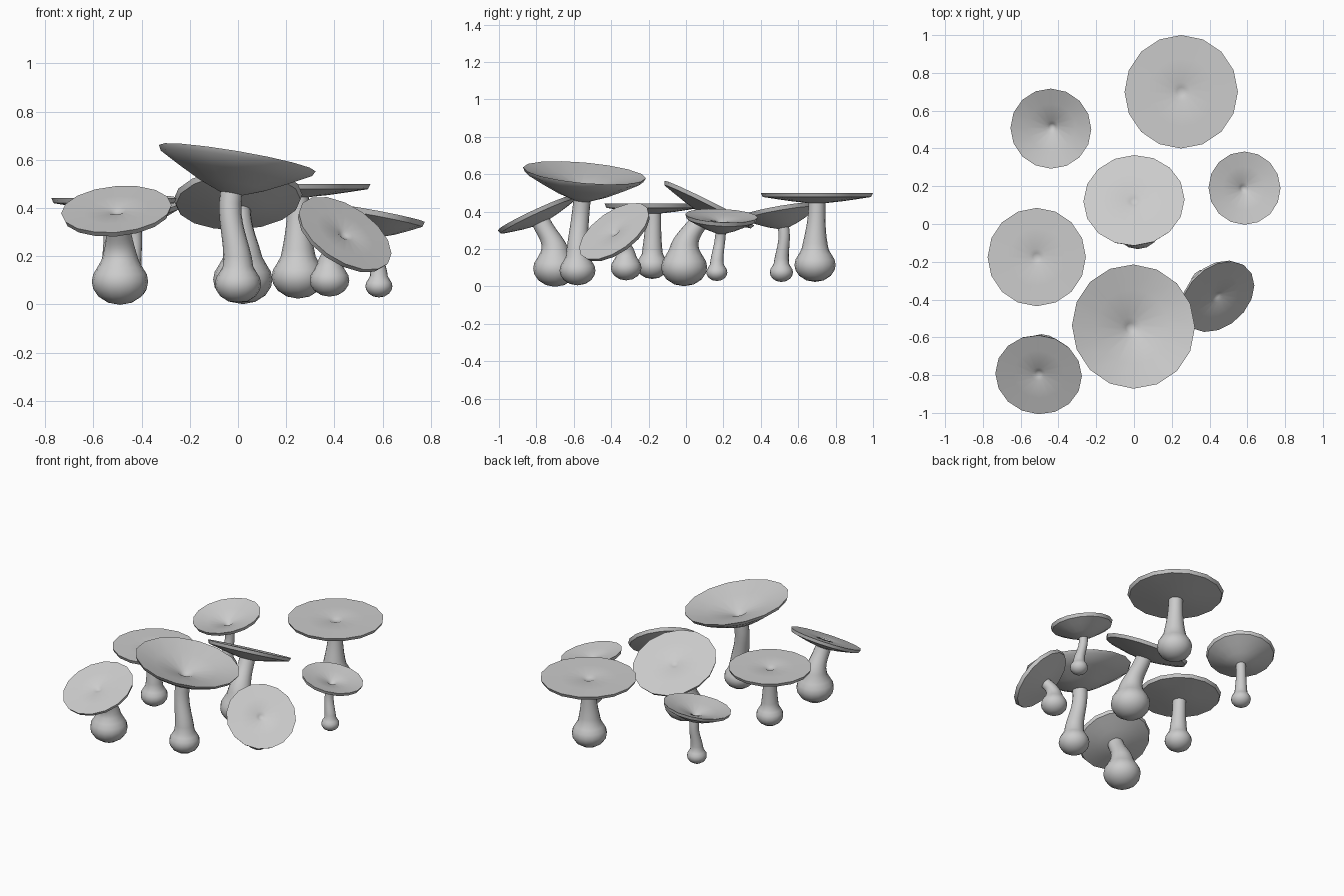
import bpy, bmesh, math
from mathutils import Vector

cube = bpy.data.objects.get("Cube")
if cube:
    bpy.data.objects.remove(cube)

SIDES = 16
UP = Vector((0, 0, 1))

grey = bpy.data.materials.new("mushroom grey")
grey.use_nodes = True
grey.diffuse_color = (0.6, 0.6, 0.6, 1)
grey.node_tree.nodes["Principled BSDF"].inputs["Base Color"].default_value = (0.6, 0.6, 0.6, 1)


def skin(name, rings):
    """Skin a closed solid over (centre, axis, radius) rings; radius 0 is a pole."""
    bm = bmesh.new()
    loops = []
    for centre, axis, radius in rings:
        u = (Vector((1, 0, 0)) - axis * axis.x).normalized()
        v = axis.cross(u)
        count = SIDES if radius > 0 else 1
        loop = []
        for i in range(count):
            a = math.tau * i / SIDES
            loop.append(bm.verts.new(centre + radius * (u * math.cos(a) + v * math.sin(a))))
        loops.append(loop)
    for low, high in zip(loops, loops[1:]):
        for i in range(SIDES):
            j = (i + 1) % SIDES
            corners = [low[i % len(low)], low[j % len(low)],
                       high[j % len(high)], high[i % len(high)]]
            bm.faces.new(list(dict.fromkeys(corners)))
    bmesh.ops.recalc_face_normals(bm, faces=bm.faces[:])
    mesh = bpy.data.meshes.new(name)
    bm.to_mesh(mesh)
    bm.free()
    for poly in mesh.polygons:
        poly.use_smooth = True
    mesh.set_sharp_from_angle(angle=math.radians(40))
    mesh.materials.append(grey)
    obj = bpy.data.objects.new(name, mesh)
    bpy.context.collection.objects.link(obj)


def cap(name, centre, axis, radius, depth, funnel, stem_radius):
    # underside from the stem out to the thin rim, then the dimpled top
    rim = 0.022
    under = [(0, -depth), (stem_radius, -depth)]
    for s in (0.35, 0.7):
        rho = stem_radius + (0.96 * radius - stem_radius) * s
        under.append((rho, -depth + (depth - rim) * s ** 1.2))
    under.append((0.965 * radius, -rim))
    top = [(radius * k, -funnel * (1 - k) - dip)
           for k, dip in ((1, 0), (0.6, 0), (0.17, 0), (0.08, 0.01), (0, 0.016))]
    skin(name + "_cap", [(centre + axis * h, axis, r) for r, h in under + top])


def stem(name, bulb, bulb_radius, end, axis, stem_radius):
    # rounded bulb at the foot
    rings = [(bulb - UP * 0.83 * bulb_radius, UP, 0)]
    for deg in (-65, -40, -18, 0, 18, 36):
        a = math.radians(deg)
        rings.append((bulb + UP * 0.83 * bulb_radius * math.sin(a), UP,
                      bulb_radius * math.cos(a)))
    # bent stalk from the bulb to the cap
    start = bulb + UP * 0.75 * bulb_radius
    span = (end - start).length
    p1, p2 = start + UP * span * 0.35, end - axis * span * 0.4
    foot = 0.66 * bulb_radius
    steps = 8
    for i in range(steps + 1):
        t = i / steps
        s = 1 - t
        pos = start * s ** 3 + p1 * 3 * s * s * t + p2 * 3 * s * t * t + end * t ** 3
        direction = UP.lerp(axis, t).normalized()
        rings.append((pos, direction, stem_radius + (foot - stem_radius) * s ** 2))
    rings.append((end + axis * 0.004, axis, 0))
    skin(name + "_stem", rings)


# name: cap centre, cap slope in x and y, cap radius, depth, funnel, bulb centre, bulb radius, stem radius
MUSHROOMS = {
    "back_large": ((0.25, 0.7, 0.5), (0, 0), 0.3, 0.055, 0.005, (0.25, 0.69, 0.115), 0.11, 0.045),
    "back_small": ((-0.44, 0.505, 0.41), (0.1, 0.17), 0.215, 0.1, 0.06, (-0.44, 0.51, 0.075), 0.062, 0.03),
    "left_flat": ((-0.515, -0.175, 0.442), (0, 0), 0.26, 0.052, 0.005, (-0.51, -0.18, 0.11), 0.085, 0.042),
    "middle": ((0, 0.125, 0.445), (0.05, -0.5), 0.268, 0.065, 0.005, (0.02, -0.01, 0.103), 0.123, 0.05),
    "right_small": ((0.585, 0.19, 0.378), (-0.19, -0.05), 0.194, 0.095, 0.035, (0.585, 0.165, 0.075), 0.056, 0.028),
    "right_tilted": ((0.445, -0.385, 0.295), (-0.66, 0.72), 0.218, 0.06, 0.005, (0.38, -0.32, 0.1), 0.082, 0.035),
    "front_tilted": ((-0.505, -0.798, 0.395), (0.09, 0.46), 0.23, 0.06, 0.008, (-0.49, -0.7, 0.095), 0.117, 0.05),
    "front_tallest": ((-0.003, -0.543, 0.607), (-0.17, -0.09), 0.33, 0.15, 0.085, (0, -0.58, 0.085), 0.096, 0.046),
}

for name, (centre, slope, radius, depth, funnel, bulb, bulb_r, stem_r) in MUSHROOMS.items():
    centre, bulb = Vector(centre), Vector(bulb)
    axis = Vector((-slope[0], -slope[1], 1)).normalized()
    cap(name, centre, axis, radius, depth, funnel, stem_r)
    stem(name, bulb, bulb_r, centre - axis * (depth - 0.004), axis, stem_r)
